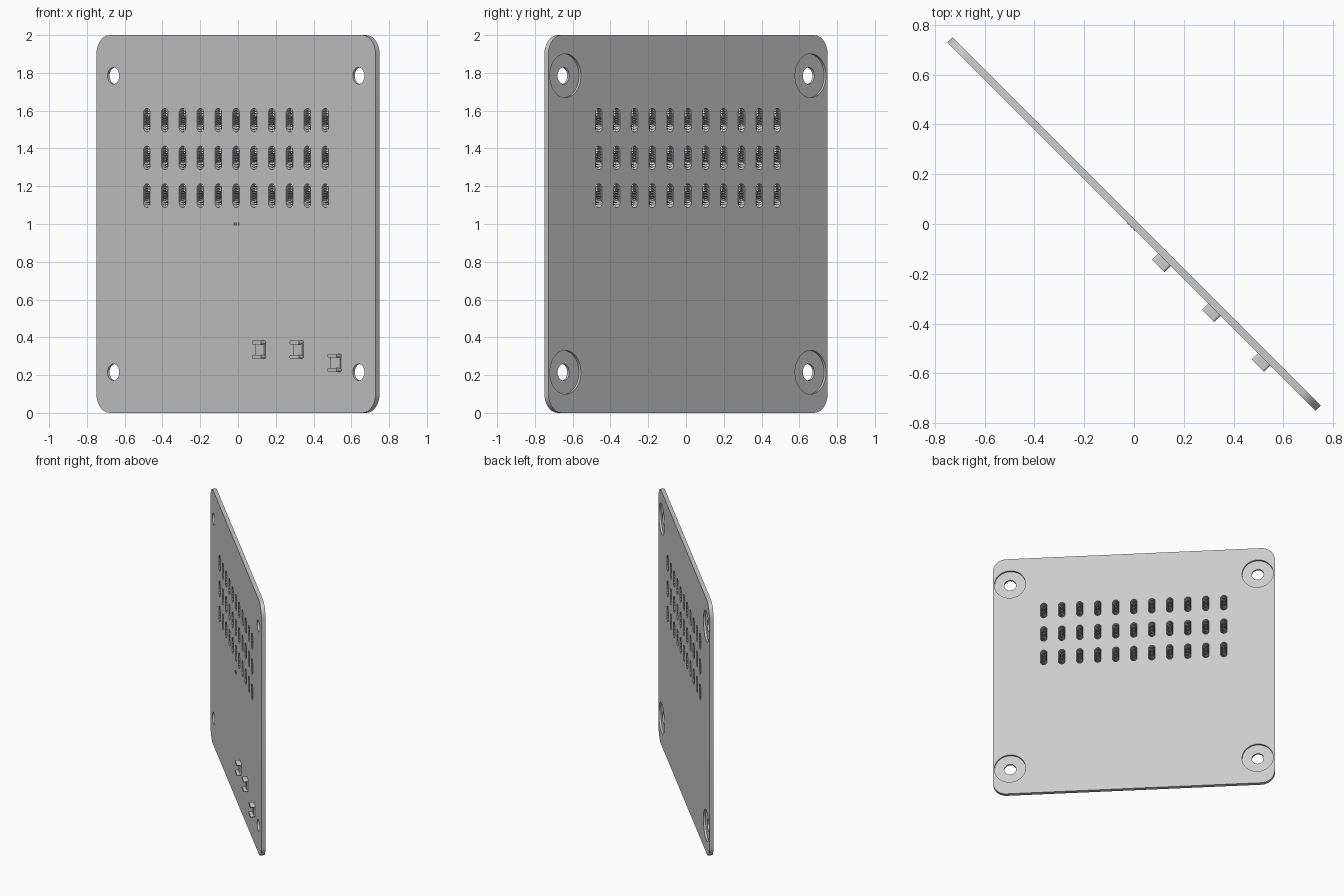
import bpy, bmesh, math
from mathutils import Matrix

cube = bpy.data.objects.get("Cube")
if cube:
    bpy.data.objects.remove(cube, do_unlink=True)

W, H, T = 2.09, 2.0, 0.03          # panel width, height, thickness
FRONT, BACK = -T / 2, T / 2
TURN = Matrix.Rotation(math.radians(-45), 4, 'Z')

grey = bpy.data.materials.new("light grey plastic")
grey.use_nodes = True
grey.diffuse_color = (0.6, 0.6, 0.6, 1)
grey.node_tree.nodes["Principled BSDF"].inputs["Base Color"].default_value = (0.6, 0.6, 0.6, 1)


def rounded(cx, cz, w, h, r, steps=8):
    """Outline of a rounded rectangle in the x-z plane."""
    pts = []
    for i, (sx, sz) in enumerate([(1, 1), (-1, 1), (-1, -1), (1, -1)]):
        for k in range(steps + 1):
            a = math.pi / 2 * (i + k / steps)
            pts.append((cx + sx * (w / 2 - r) + r * math.cos(a),
                        cz + sz * (h / 2 - r) + r * math.sin(a)))
    return pts


def prism(bm, outline, y0, y1, caps=True):
    """Extrude an x-z outline from y0 to y1."""
    a = [bm.verts.new((x, y0, z)) for x, z in outline]
    b = [bm.verts.new((x, y1, z)) for x, z in outline]
    n = len(a)
    for i in range(n):
        j = (i + 1) % n
        bm.faces.new((a[i], b[i], b[j], a[j]))
    if caps:
        bm.faces.new(a)
        bm.faces.new(b[::-1])


def make(name, bm, clean=True):
    if clean:
        bmesh.ops.remove_doubles(bm, verts=bm.verts, dist=1e-5)
        bmesh.ops.recalc_face_normals(bm, faces=bm.faces)
    mesh = bpy.data.meshes.new(name)
    bm.to_mesh(mesh)
    bm.free()
    mesh.materials.append(grey)
    ob = bpy.data.objects.new(name, mesh)
    bpy.context.collection.objects.link(ob)
    ob.matrix_world = TURN
    return ob


def finish(ob):
    bpy.ops.object.select_all(action='DESELECT')
    ob.select_set(True)
    bpy.context.view_layer.objects.active = ob
    bpy.ops.object.shade_smooth_by_angle(angle=math.radians(30))


def circle(x, z, r, n=32):
    return [(x + r * math.cos(math.tau * i / n), z + r * math.sin(math.tau * i / n))
            for i in range(n)]


# Vent and screw positions
vents = [(0.1335 * c, z) for c in range(-5, 6) for z in (1.15, 1.35, 1.55)]
screws = [(sx * 0.918, 1 + sz * 0.785) for sx in (-1, 1) for sz in (-1, 1)]
SLOT_W, SLOT_H = 0.05, 0.125

# Panel
bm = bmesh.new()
prism(bm, rounded(0, H / 2, W, H, 0.1), FRONT, BACK)
panel = make("panel", bm)

# Cutters: through slots and holes, then shallow recesses on the back
through = bmesh.new()
for x, z in vents:
    prism(through, rounded(x, z, SLOT_W, SLOT_H, SLOT_W / 2 - 0.0005, 5), -T, T)
for x, z in screws:
    prism(through, circle(x, z, 0.044), -T, T)
recess = bmesh.new()
for x, z in screws:
    prism(recess, circle(x, z, 0.116, 48), BACK - 0.015, T)
bpy.context.view_layer.objects.active = panel
for name, bm in (("recess_cutter", recess), ("through_cutter", through)):
    cutter = make(name, bm)
    cutter.hide_render = True
    mod = panel.modifiers.new(name, 'BOOLEAN')
    mod.operation = 'DIFFERENCE'
    mod.solver = 'EXACT'
    mod.object = cutter
    bpy.context.view_layer.update()
    bpy.ops.object.modifier_apply(modifier=name)
    bpy.data.objects.remove(cutter, do_unlink=True)
finish(panel)

# Vent grilles: overlapping thin tube walls stacked in each slot
bm = bmesh.new()
r = SLOT_W / 2
for x, z in vents:
    for k in range(7):
        dz = (k / 6 - 0.5) * (SLOT_H - SLOT_W)
        prism(bm, circle(x, z + dz, r, 16), FRONT, BACK, caps=False)
finish(make("vent_grilles", bm, clean=False))

# Clips: two raised rails with a low pad between them
for i, (x, z) in enumerate([(0.188, 0.335), (0.471, 0.335), (0.754, 0.265)]):
    bm = bmesh.new()
    for side in (-1, 1):
        prism(bm, rounded(x, z + side * 0.038, 0.07, 0.02, 0.0095, 6), FRONT - 0.035, FRONT + 0.005)
    prism(bm, rounded(x, z, 0.068, 0.06, 0.001, 1), FRONT - 0.011, FRONT + 0.005)
    finish(make(f"clip_{i + 1}", bm))

# Tiny centre marks on the front
bm = bmesh.new()
for k in (-1, 0, 1):
    prism(bm, rounded(0.017 * k, 1, 0.009, 0.018, 0.002, 2), FRONT - 0.003, FRONT + 0.002)
make("centre_marks", bm)
